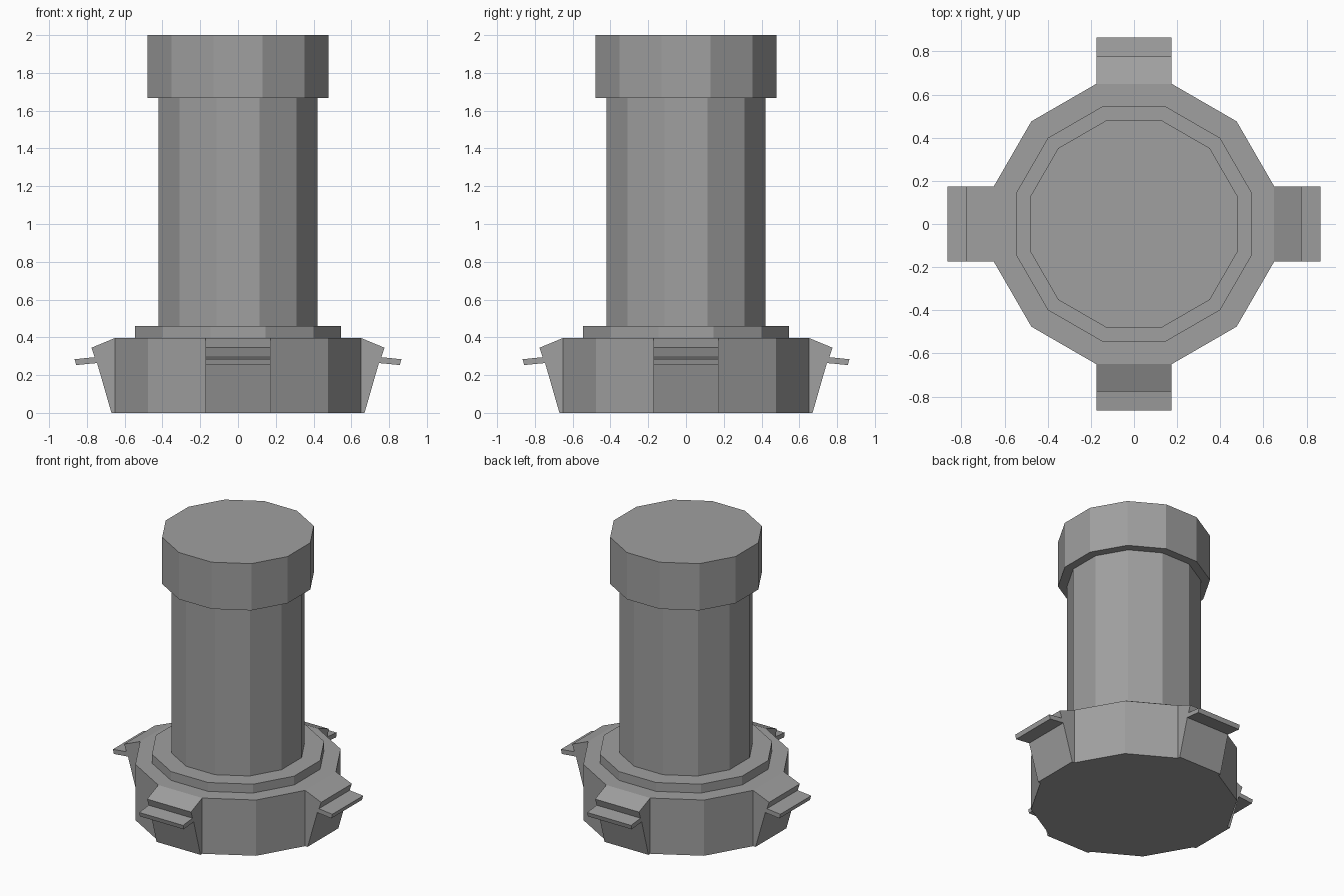
import bpy
import bmesh
import math
from mathutils import Matrix

if "Cube" in bpy.data.objects:
    bpy.data.objects.remove(bpy.data.objects["Cube"], do_unlink=True)

SIDES = 12
grey = bpy.data.materials.new("mid_grey")
grey.use_nodes = True
colour = (0.35, 0.35, 0.35, 1)
grey.diffuse_color = colour
grey.node_tree.nodes["Principled BSDF"].inputs["Base Color"].default_value = colour


def finish(name, bm):
    bmesh.ops.recalc_face_normals(bm, faces=bm.faces)
    mesh = bpy.data.meshes.new(name)
    bm.to_mesh(mesh)
    bm.free()
    mesh.materials.append(grey)
    bpy.context.collection.objects.link(bpy.data.objects.new(name, mesh))


def drum(name, flat_radius, bottom, top):
    """Twelve-sided drum with flats facing the axes."""
    bm = bmesh.new()
    radius = flat_radius / math.cos(math.pi / SIDES)
    bmesh.ops.create_cone(
        bm, cap_ends=True, segments=SIDES, radius1=radius, radius2=radius,
        depth=top - bottom,
        matrix=Matrix.Translation((0, 0, (bottom + top) / 2))
        @ Matrix.Rotation(math.pi / SIDES, 4, "Z"))
    finish(name, bm)


def lug(name, angle, half_width):
    """Sloped block with a thin projecting lip, swept across its width."""
    profile = [(0.64, 0), (0.67, 0), (0.746, 0.264), (0.857, 0.253),
               (0.865, 0.284), (0.759, 0.295), (0.776, 0.345),
               (0.65, 0.397), (0.64, 0.397)]
    bm = bmesh.new()
    face = bm.faces.new([bm.verts.new((r, -half_width, z)) for r, z in profile])
    swept = bmesh.ops.extrude_face_region(bm, geom=[face])
    verts = [v for v in swept["geom"] if isinstance(v, bmesh.types.BMVert)]
    bmesh.ops.translate(bm, verts=verts, vec=(0, 2 * half_width, 0))
    bmesh.ops.rotate(bm, verts=bm.verts, matrix=Matrix.Rotation(angle, 3, "Z"))
    finish(name, bm)


# Stacked body, each part seated slightly into its neighbour
drum("base", 0.65, 0, 0.397)
drum("flange", 0.545, 0.37, 0.46)
drum("column", 0.422, 0.43, 1.70)
drum("cap", 0.48, 1.667, 2.0)

# Four lugs around the base
for i, side in enumerate(("left", "back", "right", "front")):
    lug(side + "_lug", i * math.pi / 2, 0.173)
